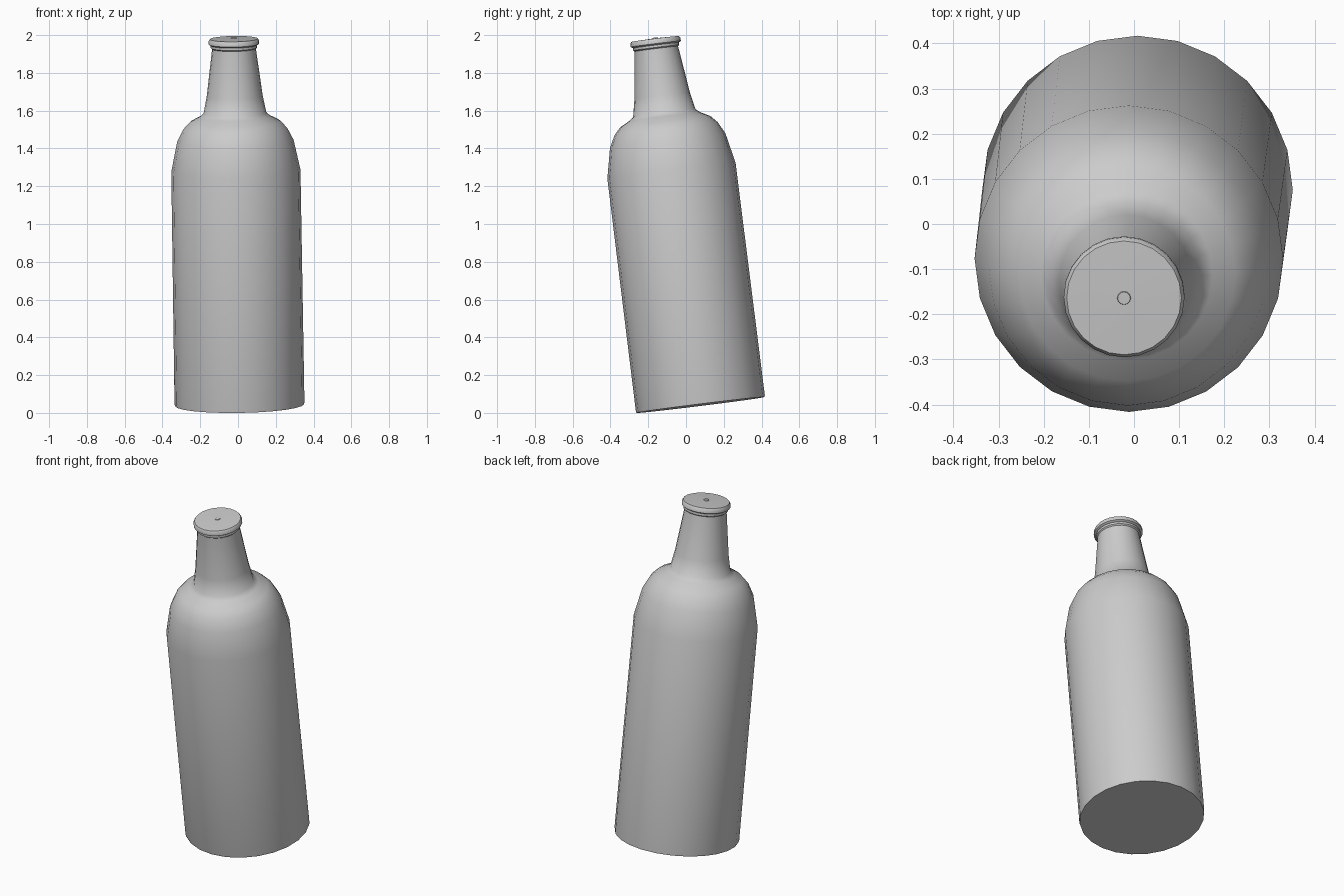
import bpy, bmesh, math
from mathutils import Vector

if "Cube" in bpy.data.objects:
    bpy.data.objects.remove(bpy.data.objects["Cube"])

SIDES = 24
BASE = Vector((0.008, 0.077, 0.042))
TIP = Vector((-0.022, -0.163, 1.975))
AXIS = (TIP - BASE).normalized()
LEAN = Vector((0, 0, 1)).rotation_difference(AXIS)

grey = bpy.data.materials.new("bottle grey")
grey.diffuse_color = (0.6, 0.6, 0.6, 1)
grey.use_nodes = True
grey.node_tree.nodes["Principled BSDF"].inputs["Base Color"].default_value = grey.diffuse_color


def lathe(name, profile, sides=SIDES):
    """Closed solid of revolution from (radius, height) points, leaned on the axis."""
    bm = bmesh.new()
    rings = [[bm.verts.new((r * math.cos(2 * math.pi * i / sides),
                            r * math.sin(2 * math.pi * i / sides), h))
              for i in range(sides)] for r, h in profile]
    for a, b in zip(rings, rings[1:]):
        for i in range(sides):
            j = (i + 1) % sides
            bm.faces.new((a[i], a[j], b[j], b[i]))
    bm.faces.new(list(reversed(rings[0])))
    bm.faces.new(rings[-1])
    mesh = bpy.data.meshes.new(name)
    bm.to_mesh(mesh)
    bm.free()
    mesh.materials.append(grey)
    ob = bpy.data.objects.new(name, mesh)
    bpy.context.collection.objects.link(ob)
    ob.location = BASE
    ob.rotation_mode = 'QUATERNION'
    ob.rotation_quaternion = LEAN
    bpy.ops.object.select_all(action='DESELECT')
    bpy.context.view_layer.objects.active = ob
    ob.select_set(True)
    bpy.ops.object.shade_smooth_by_angle(angle=math.radians(40))
    return ob


# Body, rounded shoulder and tapering neck
lathe("bottle_body", [
    (0.342, 0.0), (0.344, 0.01), (0.342, 1.25), (0.308, 1.41), (0.275, 1.475),
    (0.240, 1.512), (0.190, 1.538), (0.166, 1.558), (0.148, 1.65),
    (0.116, 1.90), (0.116, 1.93)])

# Narrow collar under the lip
lathe("neck_collar", [(0.116, 1.900), (0.123, 1.906), (0.123, 1.930)])

# Bevelled lip with a closed, flat top
lathe("lip", [(0.122, 1.918), (0.134, 1.926), (0.134, 1.942),
              (0.127, 1.953), (0.02, 1.956)])

# Tiny raised mark in the middle of the lip
lathe("top_mark", [(0.016, 1.953), (0.014, 1.960)], 12)
